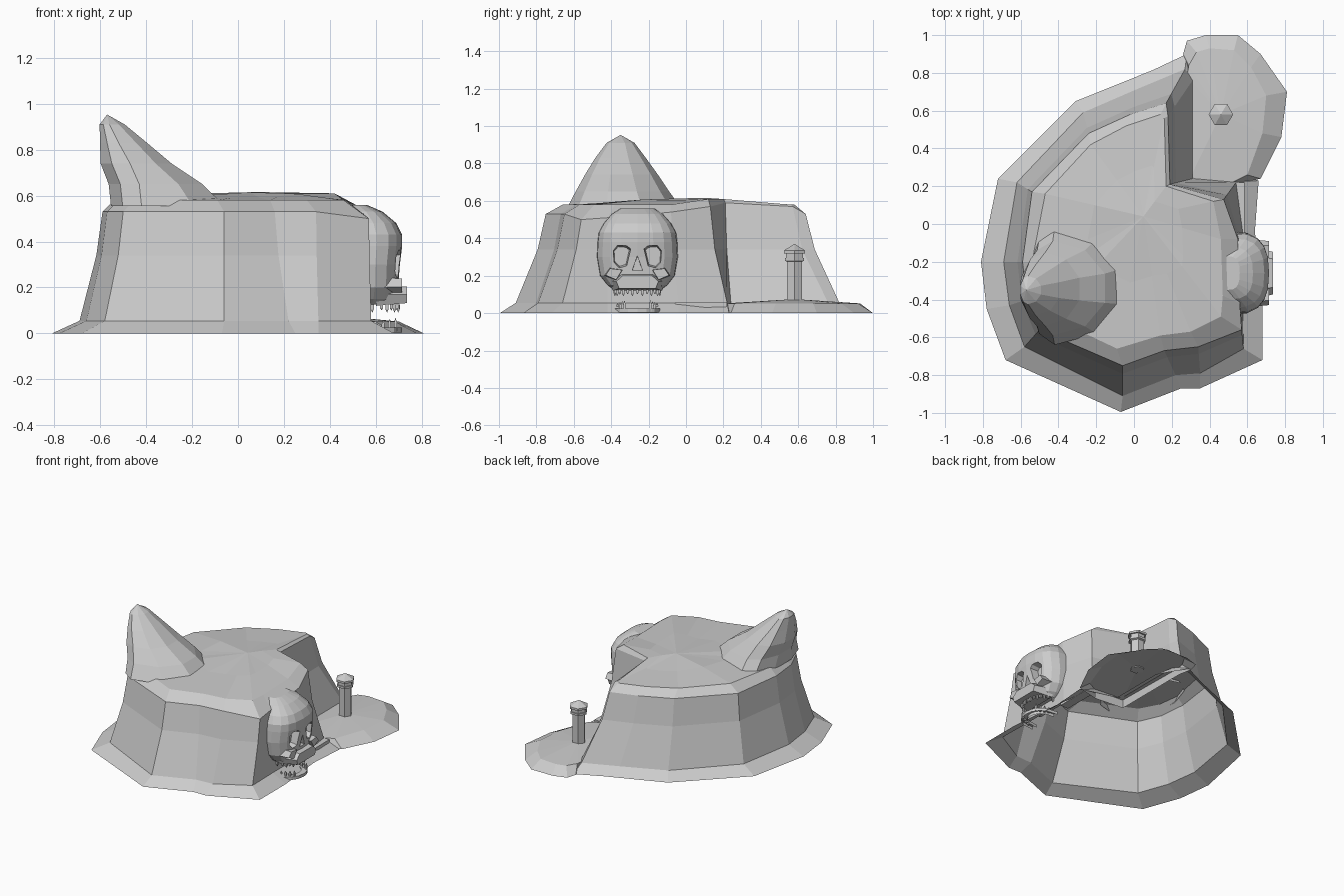
import bpy, bmesh, math, random
from mathutils import Vector

if "Cube" in bpy.data.objects:
    bpy.data.objects.remove(bpy.data.objects["Cube"])
random.seed(4)


def loft(name, rings, cap_start=None, cap_end=None, closed=True):
    """Bridge matching rings of 3D points; caps are 'face', an apex point, or None."""
    bm = bmesh.new()
    loops = [[bm.verts.new(p) for p in r] for r in rings]
    n = len(loops[0])
    for a, b in zip(loops, loops[1:]):
        for i in range(n if closed else n - 1):
            j = (i + 1) % n
            bm.faces.new((a[i], a[j], b[j], b[i]))
    for loop, cap in ((loops[0], cap_start), (loops[-1], cap_end)):
        if cap == 'face':
            bm.faces.new(loop)
        elif cap is not None:
            v = bm.verts.new(cap)
            for i in range(n):
                bm.faces.new((loop[i], loop[(i + 1) % n], v))
    bmesh.ops.recalc_face_normals(bm, faces=bm.faces)
    me = bpy.data.meshes.new(name)
    bm.to_mesh(me)
    bm.free()
    ob = bpy.data.objects.new(name, me)
    bpy.context.collection.objects.link(ob)
    return ob


def at_z(pts, z):
    return [Vector((x, y, z)) for x, y in pts]


def blend(a, b, t, z=None):
    out = [p.lerp(q, t) for p, q in zip(a, b)]
    if z is not None:
        for p in out:
            p.z = z
    return out


# Plateau: shore, cliff foot, cliff edge and top outline share the same corners
shore = at_z([(-.81, -.2), (-.78, -.45), (-.68, -.72), (-.07, -.995), (.25, -.87), (.35, -.87),
              (.68, -.72), (.68, -.42), (.64, -.04), (.66, .23), (.4, .3), (.4, .7),
              (.28, .9), (.1, .815), (-.31, .65), (-.72, .24)], 0)
foot = at_z([(-.69, -.2), (-.66, -.43), (-.58, -.65), (-.06, -.91), (.22, -.8), (.35, -.79),
             (.58, -.66), (.575, -.42), (.575, -.04), (.54, .22), (.31, .24), (.31, .76),
             (.27, .82), (.03, .72), (-.27, .59), (-.62, .22)], .055)
edge = at_z([(-.59, -.2), (-.57, -.4), (-.5, -.56), (-.06, -.75), (.16, -.67), (.34, -.65),
             (.57, -.56), (.56, -.42), (.55, -.08), (.475, .13), (.19, .21), (.18, .57),
             (.17, .64), (-.02, .58), (-.24, .48), (-.54, .17)], .53)
for i, z in ((6, .5), (7, .51), (8, .54), (9, .57), (10, .59), (11, .57)):
    edge[i].z = z
top = at_z([(-.54, -.2), (-.52, -.36), (-.45, -.49), (-.09, -.66), (.14, -.59), (.3, -.57),
            (.46, -.49), (.47, -.38), (.46, -.08), (.42, .12), (.17, .2), (.16, .56),
            (.14, .58), (-.04, .52), (-.23, .42), (-.47, .16)], .58)
peak = Vector((.05, .04, .615))
for i in (9, 10):
    top[i].z = .61
inner = blend(top, [peak] * 16, .5)
for p in inner:
    p.z += random.uniform(-.008, .012)
loft("island_plateau", [shore, foot, blend(foot, edge, .73, .34), edge, top, inner], None, peak)

# Low headland with its sloping beach
land = [(.28, .8), (.26, .9), (.28, .97), (.38, 1), (.55, 1), (.67, .9), (.81, .7),
        (.78, .46), (.67, .24), (.5, .2), (.28, .22)]
flat = [(.28, .78), (.29, .84), (.33, .91), (.4, .93), (.53, .92), (.62, .83), (.7, .68),
        (.68, .48), (.6, .26), (.5, .21), (.29, .23)]
loft("headland", [at_z(land, 0), at_z(flat, .052)], None, (.46, .58, .075))

# Leaning horn-shaped summit: z, centre x, centre y, radius left, radius right, radius y
horn = []
for z, cx, cy, left, right, ry in ((.555, -.42, -.33, .14, .38, .31), (.65, -.43, -.34, .14, .29, .25),
                                   (.74, -.47, -.345, .135, .19, .195), (.83, -.52, -.35, .085, .13, .135),
                                   (.91, -.56, -.35, .045, .07, .075)):
    ring = []
    for k in range(10):
        a = math.tau * (k + .5) / 10
        r = right if math.cos(a) > 0 else left
        ring.append((cx + r * math.cos(a), cy + ry * math.sin(a), z))
    horn.append(ring)
loft("summit_horn", horn, None, (-.57, -.35, .953))

# Skull carved in the east cliff: z, half width, front x
CY = -.26
levels = ((.125, .13, .675), (.15, .165, .69), (.2, .205, .70), (.3, .222, .705), (.38, .218, .715),
          (.43, .212, .715), (.48, .185, .69), (.53, .14, .63), (.56, .09, .56))


def skull_ring(z, w, fx):
    bx, pts = .48, []
    for k in range(11):
        a = math.pi * (k / 10 - .5)
        c, s = max(0, math.cos(a)), math.sin(a)
        pts.append((bx + (fx - bx) * c ** .55, CY + w * math.copysign(abs(s) ** .8, s), z))
    return pts


skull = loft("skull", [skull_ring(*l) for l in levels], 'face', 'face')


def prism(name, outline, x0, x1, taper=1):
    """Extrude a y-z outline along x, scaling its far end about the middle."""
    n = len(outline)
    my, mz = sum(p[0] for p in outline) / n, sum(p[1] for p in outline) / n
    end = [(x1, my + (y - my) * taper, mz + (z - mz) * taper) for y, z in outline]
    return loft(name, [[(x0, y, z) for y, z in outline], end], 'face', 'face')


# Eye sockets and nose hollow
eye = [(.025, .35), (.05, .37), (.11, .375), (.14, .34), (.135, .26), (.1, .225), (.05, .24)]
cutters = [prism("socket_cutter", [(CY + s * y, z) for y, z in eye], .78, .65, .7) for s in (-1, 1)]
cutters.append(prism("nose_cutter", [(CY - .03, .225), (CY + .03, .225), (CY, .31)], .78, .67, .9))
for c in cutters:
    m = skull.modifiers.new("carve", 'BOOLEAN')
    m.operation, m.object, m.solver = 'DIFFERENCE', c, 'EXACT'
    c.hide_render = True
    c.hide_viewport = True

# Upper jaw, brow and cheekbones
prism("upper_jaw", [(CY - .13, .12), (CY + .13, .12), (CY + .15, .17), (CY + .1, .215),
                    (CY - .1, .215), (CY - .15, .17)], .6, .735, .75)
for s in (-1, 1):
    prism("cheekbone", [(CY + s * y, z) for y, z in ((.07, .235), (.15, .245), (.18, .2), (.11, .17))],
          .6, .715, .8)


def tooth(name, x, y, z0, z1, r=.009):
    m = z0 + (z1 - z0) * .6
    rings = [[(x + r * math.cos(a), y + r * math.sin(a), z) for a in (.8, 2.37, 3.94, 5.5)] for z in (z0, m)]
    loft(name, rings, 'face', (x, y, z1))


# Upper teeth follow the jaw arch, lower teeth stand in two side rows
for k in range(15):
    a = math.pi * (k / 14 - .5)
    tooth("upper_tooth", .585 + .115 * math.cos(a) ** .7 if 0 < k < 14 else .585,
          CY + .12 * math.sin(a), .125, .09 + .01 * (k % 2))
for s in (-1, 1):
    for k in range(4):
        tooth("lower_tooth", .605 + .027 * k, CY + s * (.105 - .012 * k), 0.01, .055 + .005 * k)

# U-shaped lower jaw
arch = [math.pi * (k / 8 - .5) for k in range(9)]


def jaw_arc(r, depth, z):
    return [(.55 + depth * max(0, math.cos(a)) ** .7, CY + r * math.sin(a), z) for a in arch]


loft("lower_jaw", [jaw_arc(.13, .165, .004), jaw_arc(.13, .165, .025),
                   jaw_arc(.09, .125, .025), jaw_arc(.09, .125, .004)], closed=False)

# Ledge beside the skull
prism("cliff_ledge", [(-.06, .03), (.22, .03), (.22, .056), (-.06, .056)], .52, .585)


# Hexagonal watchtower
def hexagon(r, z):
    return [(.46 + r * math.cos(k * math.pi / 3), .58 + r * math.sin(k * math.pi / 3), z) for k in range(6)]


loft("watchtower", [hexagon(*p) for p in ((.047, .065), (.047, .275), (.06, .28), (.06, .295), (.052, .295),
                                          (.052, .32), (.065, .32), (.065, .335))], 'face', (.46, .58, .37))
